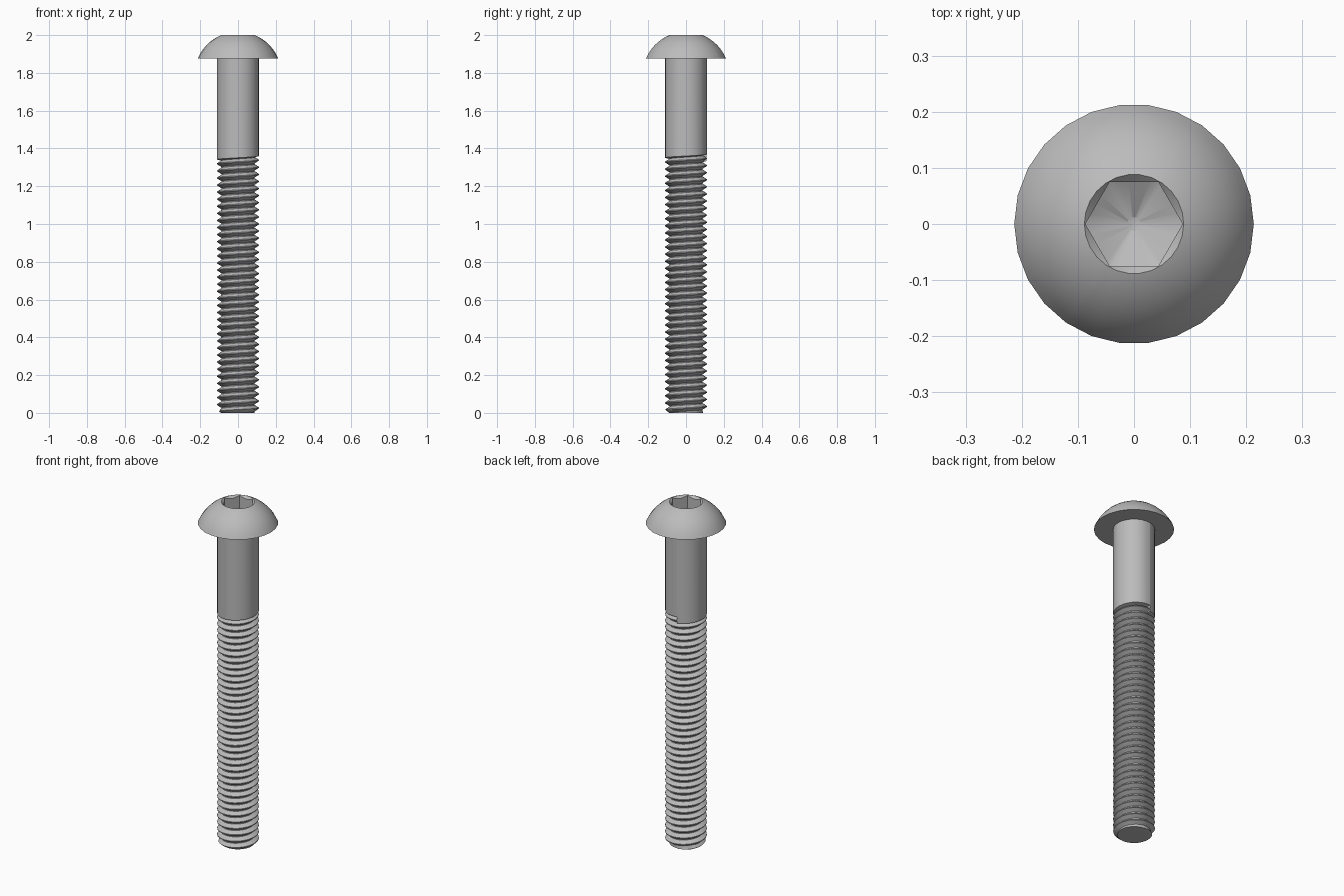
import bpy, bmesh
from math import pi, sin, cos, sqrt, radians

cube = bpy.data.objects.get("Cube")
if cube:
    bpy.data.objects.remove(cube, do_unlink=True)

SIDES = 26
HEAD_R, HEAD_Z, TOP_Z = 0.2135, 1.876, 2.0
SHANK_R, ROOT_R, TIP_R = 0.111, 0.0885, 0.092
PITCH, THREAD_TOP, SEAM = 0.0375, 1.327, radians(100)
SOCKET_R, HEX_R, FLOOR_Z = 0.0885, 0.0867, 1.922

steel = bpy.data.materials.new("grey steel")
steel.use_nodes = True
colour = (0.5, 0.5, 0.5, 1)
steel.diffuse_color = colour
steel.node_tree.nodes["Principled BSDF"].inputs["Base Color"].default_value = colour


def finish(bm, name):
    """Clean the mesh and make it a smooth-shaded object with sharp creases."""
    bmesh.ops.remove_doubles(bm, verts=bm.verts, dist=0.0002)
    bmesh.ops.dissolve_degenerate(bm, edges=bm.edges, dist=0.0001)
    bmesh.ops.recalc_face_normals(bm, faces=bm.faces)
    mesh = bpy.data.meshes.new(name)
    bm.to_mesh(mesh)
    bm.free()
    mesh.materials.append(steel)
    obj = bpy.data.objects.new(name, mesh)
    bpy.context.collection.objects.link(obj)
    bpy.ops.object.select_all(action='DESELECT')
    obj.select_set(True)
    bpy.context.view_layer.objects.active = obj
    bpy.ops.object.shade_smooth_by_angle(angle=radians(30))


def polygon_radius(r, sides, a):
    """Distance from the centre to a regular polygon's edge at angle a."""
    step = 2 * pi / sides
    return r * cos(step / 2) / cos((a + 1e-9) % step - step / 2)


# Domed head with a chamfered hexagonal socket
angles = sorted({round(i * 2 * pi / n, 6) for n in (SIDES, 6) for i in range(n)})
centre_z = (TOP_Z**2 - HEAD_Z**2 + SOCKET_R**2 - HEAD_R**2) / (2 * (TOP_Z - HEAD_Z))
dome_r = sqrt(HEAD_R**2 + (HEAD_Z - centre_z)**2)
profile = [(SHANK_R, HEAD_Z)]
for i in range(9):
    z = HEAD_Z + (TOP_Z - HEAD_Z) * sin(i / 8 * pi / 2)
    profile.append((sqrt(dome_r**2 - (z - centre_z)**2), z))

bm = bmesh.new()
rings = []
for r, z in profile:
    rings.append([(polygon_radius(r, SIDES, a), z) for a in angles])
hexagon = [polygon_radius(HEX_R, 6, a) for a in angles]
rings.append([(r, TOP_Z - (SOCKET_R - r)) for r in hexagon])
rings.append([(r, FLOOR_Z) for r in hexagon])
rings.append([(0.012, 1.885) for a in angles])
rows = [[bm.verts.new((r * cos(a), r * sin(a), z)) for a, (r, z) in zip(angles, ring)]
        for ring in rings]
for low, high in zip(rows, rows[1:]):
    for i in range(len(angles)):
        j = (i + 1) % len(angles)
        bm.faces.new((low[i], low[j], high[j], high[i]))
bm.faces.new(rows[-1])
finish(bm, "button_head")

# Shank with a right-handed helical thread and a chamfered tip
tooth = [(0, ROOT_R), (0.12, ROOT_R), (0.5, SHANK_R), (0.62, SHANK_R)]
turns = int(THREAD_TOP / PITCH) + 2
bm = bmesh.new()
columns = []
for i in range(SIDES + 1):
    a = SEAM + i * 2 * pi / SIDES
    start = THREAD_TOP + PITCH * (i / SIDES - turns)
    column = []
    points = [(start + PITCH * (k + t), r) for k in range(turns) for t, r in tooth]
    end = start + PITCH * turns
    points += [(end, ROOT_R), (end + 0.006, SHANK_R), (HEAD_Z, SHANK_R)]
    for z, r in points:
        z = max(z, 0)
        r = min(r, TIP_R + z) if z > 0 else ROOT_R
        column.append(bm.verts.new((r * cos(a), r * sin(a), z)))
    columns.append(column)
for left, right in zip(columns, columns[1:]):
    for k in range(len(left) - 1):
        bm.faces.new((left[k], right[k], right[k + 1], left[k + 1]))
# Step where the thread runs out into the plain shank
last = columns[-1]
bm.faces.new(last[-7:-1] + [columns[0][-2]])
# Flat tip
bm.faces.new([column[0] for column in columns[:-1]])
finish(bm, "threaded_shank")
